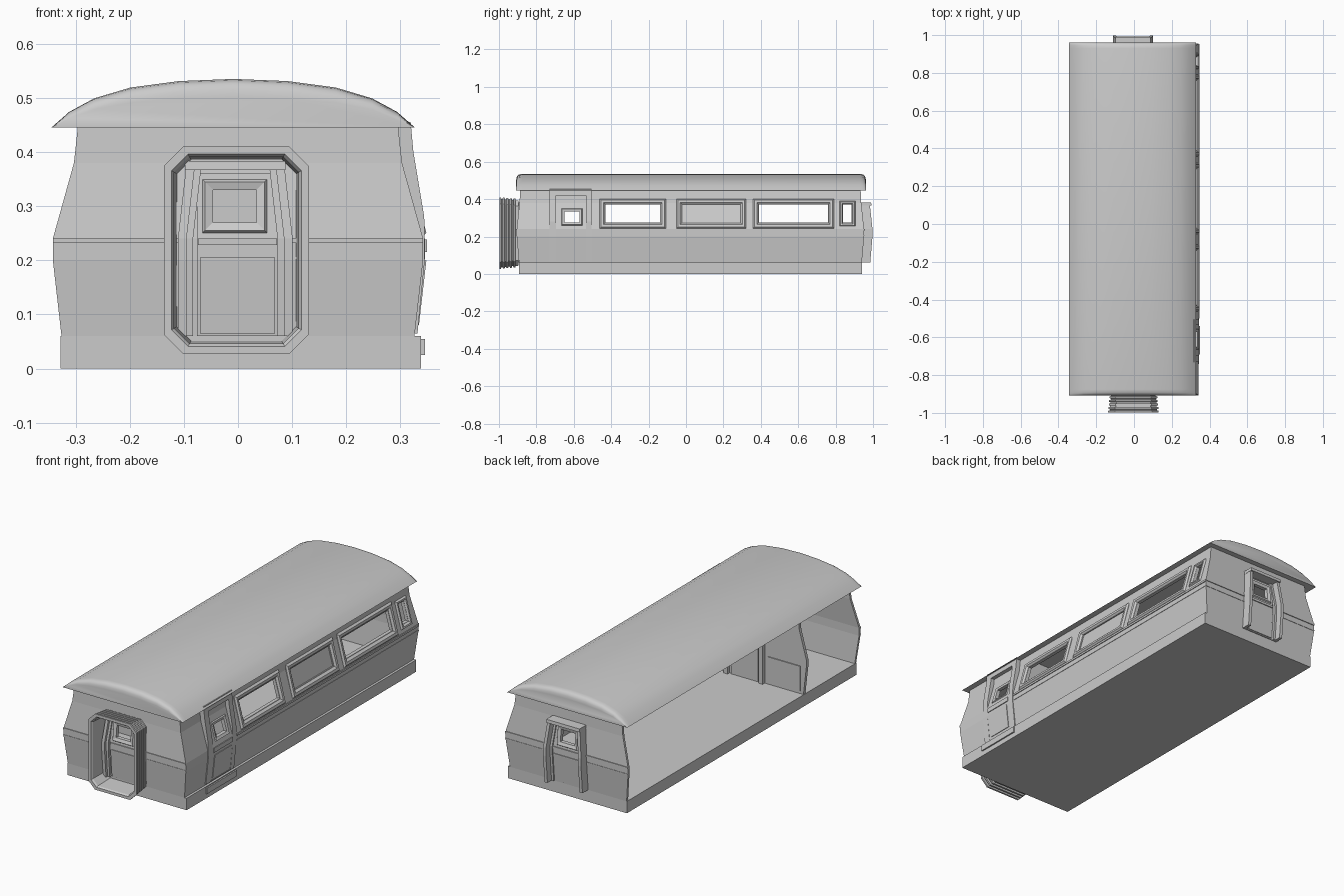
import bpy, bmesh
from mathutils import Vector

if "Cube" in bpy.data.objects:
    bpy.data.objects.remove(bpy.data.objects["Cube"])

# Section curves: (height, value)
SIDE = [(.06, .326), (.2, .342), (.24, .342), (.38, .303), (.445, .296)]
BULGE = [(.06, .0), (.2, .012), (.24, .012), (.38, -.003), (.445, -.006)]
DOOR = [(.06, .331), (.2, .345), (.28, .344), (.4, .324), (.455, .319)]


def interp(curve, z):
    if z <= curve[0][0]:
        return curve[0][1]
    for (z0, a), (z1, b) in zip(curve, curve[1:]):
        if z <= z1:
            return a + (b - a) * (z - z0) / (z1 - z0)
    return curve[-1][1]


# Surfaces mapping (along, height, offset outward) to a point
def side(u, z, o):
    e = interp(BULGE, z)
    return Vector((interp(SIDE, z) + o, max(-.893 - e, min(.94 + e, u)), z))


def door_side(u, z, o):
    return Vector((interp(DOOR, z) + o, u, z))


def clamp_x(u, z):
    w = interp(SIDE, z)
    return max(-w, min(w, u))


def front(u, z, o):
    return Vector((clamp_x(u, z), -.893 - interp(BULGE, z) - o, z))


def back(u, z, o):
    return Vector((clamp_x(u, z), .94 + interp(BULGE, z) + o, z))


def partition_surface(u, z, o):
    return Vector((clamp_x(u, z), -.48 + o, z))


def finish(name, bm, smooth=False):
    bmesh.ops.recalc_face_normals(bm, faces=bm.faces)
    me = bpy.data.meshes.new(name)
    bm.to_mesh(me)
    bm.free()
    ob = bpy.data.objects.new(name, me)
    bpy.context.collection.objects.link(ob)
    if smooth:
        bpy.ops.object.select_all(action='DESELECT')
        ob.select_set(True)
        bpy.context.view_layer.objects.active = ob
        bpy.ops.object.shade_smooth_by_angle(angle=.6)
    return ob


def slab(name, surf, u0, u1, z0, z1, inner, outer, holes=()):
    """Thick sheet following a surface, with rectangular openings."""
    us = {u0, u1}
    zs = {z0, z1} | {k for k, _ in SIDE + DOOR if z0 < k < z1}
    for a, b, c, d in holes:
        us |= {a, b}
        zs |= {c, d}
    us, zs = sorted(us), sorted(zs)
    bm = bmesh.new()
    V = {(i, j, k): bm.verts.new(surf(u, z, o)) for i, u in enumerate(us)
         for j, z in enumerate(zs) for k, o in enumerate((inner, outer))}
    edges = {}
    for i in range(len(us) - 1):
        for j in range(len(zs) - 1):
            cu, cz = (us[i] + us[i + 1]) / 2, (zs[j] + zs[j + 1]) / 2
            if any(a < cu < b and c < cz < d for a, b, c, d in holes):
                continue
            q = [(i, j), (i + 1, j), (i + 1, j + 1), (i, j + 1)]
            for k in (0, 1):
                bm.faces.new([V[p + (k,)] for p in q])
            for a, b in zip(q, q[1:] + q[:1]):
                key = tuple(sorted((a, b)))
                edges[key] = edges.get(key, 0) + 1
    for (a, b), n in edges.items():
        if n == 1:
            bm.faces.new([V[a + (0,)], V[b + (0,)], V[b + (1,)], V[a + (1,)]])
    bmesh.ops.delete(bm, geom=[v for v in bm.verts if not v.link_faces], context='VERTS')
    return finish(name, bm)


def loft(name, rings, caps=False, wrap=False, smooth=False):
    bm = bmesh.new()
    R = [[bm.verts.new(p) for p in r] for r in rings]
    n = len(R[0])
    for a, b in zip(R, R[1:] + ([R[0]] if wrap else [])):
        for i in range(n):
            bm.faces.new([a[i], a[(i + 1) % n], b[(i + 1) % n], b[i]])
    if caps:
        bm.faces.new(R[0])
        bm.faces.new(R[-1])
    return finish(name, bm, smooth)


def box(name, x0, x1, y0, y1, z0, z1):
    def rect(z):
        return [(x0, y0, z), (x1, y0, z), (x1, y1, z), (x0, y1, z)]
    return loft(name, [rect(z0), rect(z1)], caps=True)


def frame(name, surf, hole, steps):
    """Moulding round an opening; steps are (margin, offset)."""
    a, b, c, d = hole
    loft(name, [[surf(a - m, c - m, o), surf(b + m, c - m, o),
                 surf(b + m, d + m, o), surf(a - m, d + m, o)] for m, o in steps], wrap=True)


# Floor chassis and door step
box("chassis", -.328, .338, -.893, .94, 0, .06)
box("door_step", .335, .345, -.74, -.5, .025, .055)

# Right side wall with windows (left side stays open)
windows = [(-.43, -.14, .275, .37), (-.02, .29, .275, .37),
           (.39, .76, .275, .37), (.84, .885, .275, .37)]
door_window = (-.65, -.57, .275, .335)
slab("side_wall", side, -1, 1, .06, .445, -.012, 0, windows + [door_window])
for i, w in enumerate(windows):
    m = .032 if i < 3 else .02
    frame(f"window_frame_{i}", side, w,
          [(m, 0), (m * .75, .009), (m * .35, .009), (0, -.002), (0, -.018), (m, -.018)])
slab("window_blind", side, -.02, .29, .275, .37, -.014, -.006)
slab("side_belt", side, -.5, 1, .228, .238, -.002, .004)
slab("side_belt_lower", side, -.5, 1, .203, .208, -.002, .002)

# Side door: raised surround, leaf, window moulding
slab("side_door_surround", door_side, -.73, -.505, .065, .455, -.03, 0,
     [(-.695, -.535, .07, .42)])
slab("side_door_leaf", side, -.695, -.535, .07, .42, -.014, .003, [door_window])
frame("side_door_window_frame", side, door_window,
      [(.016, .002), (.012, .008), (0, .004), (0, -.015)])
slab("side_door_rail", side, -.69, -.54, .215, .238, 0, .007)
slab("side_door_lower_panel", side, -.68, -.55, .08, .2, 0, .006)

# End walls with doors, jambs and lintels
end_window = (-.046, .034, .27, .33)
for name, surf, depth in (("front", front, .025), ("back", back, .045)):
    slab(name + "_wall", surf, -.4, .4, .06, .445, -.012, 0, [end_window])
    for s, (a, b) in (("left", (-.4, -.105)), ("right", (.095, .4))):
        slab(f"{name}_belt_{s}", surf, a, b, .232, .241, -.002, .004)
        slab(f"{name}_belt_lower_{s}", surf, a, b, .202, .206, -.002, .002)
    slab(name + "_door_leaf", surf, -.076, .074, .06, .36, -.002, .005, [end_window])
    slab(name + "_door_lower_panel", surf, -.07, .068, .065, .205, .004, .009)
    slab(name + "_door_rail", surf, -.074, .072, .228, .24, .004, .01)
    frame(name + "_door_window_frame", surf, end_window,
          [(.02, .004), (.015, .011), (0, .006), (0, -.014)])
    for s, x in (("left", -1), ("right", 1)):
        def jamb_surface(u, z, o, x=x, surf=surf):
            lean = -.016 * max(0, (z - .24) / .14)
            return surf(-.005 + x * (u + lean), z, o)
        slab(f"{name}_jamb_{s}", jamb_surface, .09, .106, .06, .375, 0, depth)
        slab(f"{name}_jamb_inner_{s}", jamb_surface, .078, .09, .06, .375, 0, .012)
    slab(name + "_lintel", surf, -.098, .088, .367, .383, 0, depth + .008)


# Octagonal gangway bellows on the front
def octagon(y, m):
    x0, x1, z0, z1, c = -.137 + m, .131 - m, .027 + m, .41 - m, .036 - m * .4
    return [(x0 + c, y, z0), (x1 - c, y, z0), (x1, y, z0 + c), (x1, y, z1 - c),
            (x1 - c, y, z1), (x0 + c, y, z1), (x0, y, z1 - c), (x0, y, z0 + c)]


rings = []
for i in range(5):
    y = -.998 + i * .019
    m = i * .0018
    rings += [octagon(y, m), octagon(y + .009, m), octagon(y + .011, m + .009),
              octagon(y + .017, m + .009)]
rings += [octagon(-.895, .017), octagon(-.895, .024), octagon(-.99, .019), octagon(-.998, .014)]
loft("gangway_bellows", rings, wrap=True)

# Interior partition with door
slab("partition", partition_surface, -.4, .4, .06, .445, -.008, .008)
slab("partition_door", partition_surface, -.076, .074, .06, .36, -.014, .014)
for s, x in (("left", -1), ("right", 1)):
    slab(f"partition_jamb_{s}", partition_surface, x * .098 - .012, x * .098 + .012,
         .06, .38, -.025, .025)
    a, b = sorted((x * .13, x * .31))
    slab(f"partition_panel_{s}", partition_surface, a, b, .075, .2, -.013, .013)

# Arched roof with rounded ends
half = [(.336, .445), (.303, .474), (.257, .499), (.19, .519), (.1, .531)]
arch = [(-x, z) for x, z in half] + [(0, .535)] + [(x, z) for x, z in reversed(half)]


def roof_ring(y, s):
    return [(x - .009, y, .445 + (z - .445) * s) for x, z in arch]


ends = [(0, .62), (.002, .78), (.007, .9), (.016, .97), (.032, 1)]
loft("roof", [roof_ring(-.908 + d, s) for d, s in ends]
     + [roof_ring(.962 - d, s) for d, s in reversed(ends)], caps=True, smooth=True)
